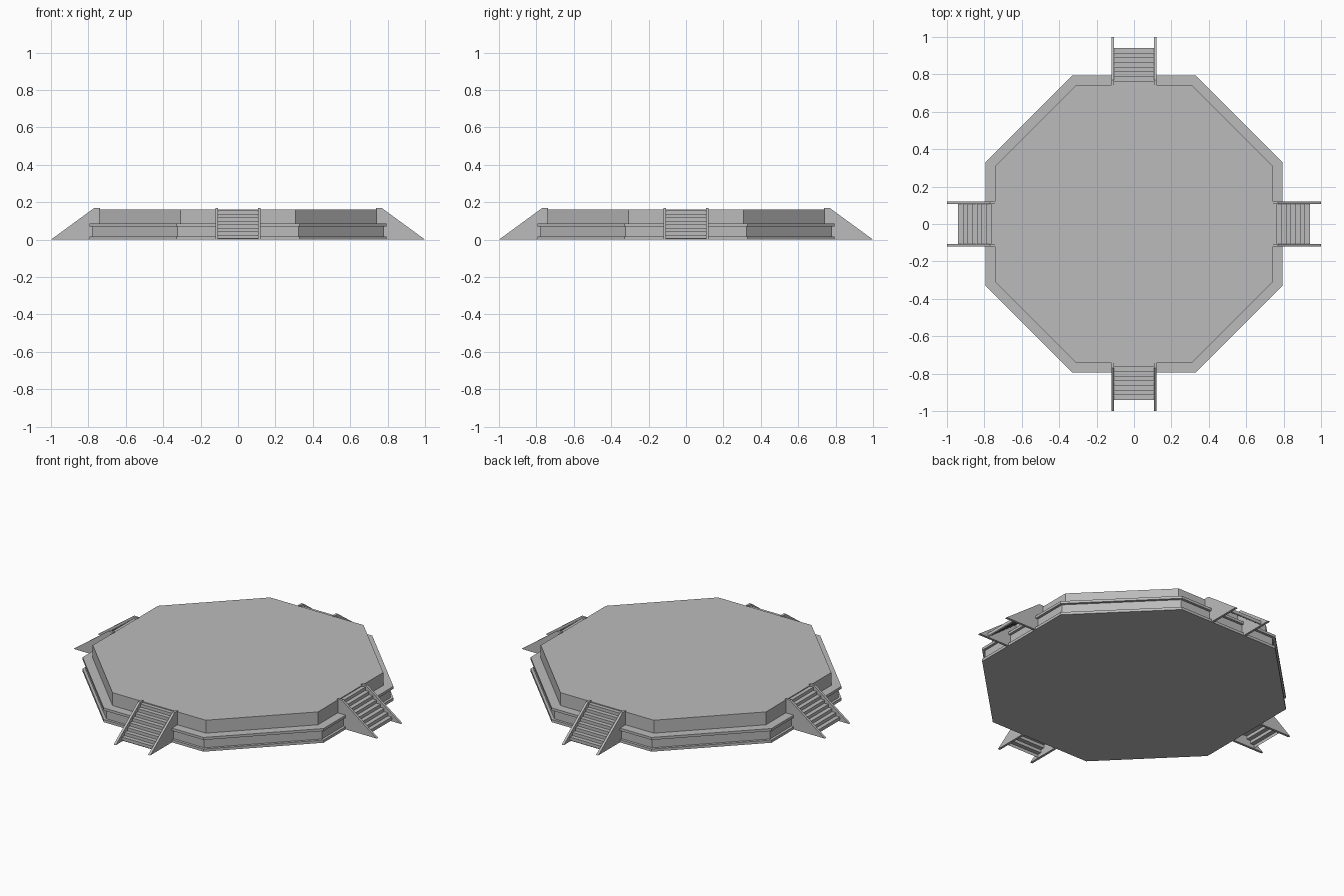
import bpy, bmesh, math
from mathutils import Matrix, Vector

cube = bpy.data.objects.get("Cube")
if cube:
    bpy.data.objects.remove(cube, do_unlink=True)

grey = bpy.data.materials.new("stone_grey")
grey.use_nodes = True
grey.diffuse_color = (0.5, 0.5, 0.5, 1)
grey.node_tree.nodes["Principled BSDF"].inputs["Base Color"].default_value = (0.5, 0.5, 0.5, 1)


def finish(name, bm):
    bmesh.ops.recalc_face_normals(bm, faces=bm.faces)
    mesh = bpy.data.meshes.new(name)
    bm.to_mesh(mesh)
    bm.free()
    mesh.materials.append(grey)
    obj = bpy.data.objects.new(name, mesh)
    bpy.context.collection.objects.link(obj)
    return obj


def extrude_profile(name, outline, x0, x1, turn):
    """Extrude a (distance, height) outline sideways, facing the front, then turn it."""
    bm = bmesh.new()
    face = bm.faces.new([bm.verts.new((x0, -d, z)) for d, z in outline])
    grown = bmesh.ops.extrude_face_region(bm, geom=[face])
    moved = [v for v in grown["geom"] if isinstance(v, bmesh.types.BMVert)]
    bmesh.ops.translate(bm, verts=moved, vec=Vector((x1 - x0, 0, 0)))
    bmesh.ops.rotate(bm, verts=bm.verts, cent=(0, 0, 0), matrix=Matrix.Rotation(turn, 3, "Z"))
    return finish(name, bm)


# Octagonal platform: plinth, recessed band, ledge and upper drum
rings = [(0.795, 0), (0.795, 0.016), (0.78, 0.016), (0.78, 0.07),
         (0.795, 0.07), (0.795, 0.085), (0.743, 0.085), (0.743, 0.162)]
bm = bmesh.new()
loops = []
for apothem, z in rings:
    r = apothem / math.cos(math.pi / 8)
    angles = [math.pi / 8 + i * math.pi / 4 for i in range(8)]
    loops.append([bm.verts.new((r * math.cos(a), r * math.sin(a), z)) for a in angles])
for low, high in zip(loops, loops[1:]):
    for i in range(8):
        j = (i + 1) % 8
        bm.faces.new((low[i], low[j], high[j], high[i]))
bm.faces.new(loops[0][::-1])
bm.faces.new(loops[-1])
finish("platform", bm)

# Staircase outlines: side panel and a folded flight with an open underside
panel = [(1.0, 0), (0.77, 0.168), (0.738, 0.168), (0.738, 0)]
STEPS, RUN, RISE, THICK = 8, 0.025, 0.0187, 0.004
upper, lower = [], []
for i in range(STEPS):
    d, z = 0.94 - i * RUN, 0.007 + i * RISE
    upper += [(d, z), (d, z + RISE)]
    lower += [(d - THICK, z - THICK), (d - THICK, z + RISE - THICK)]
end = 0.94 - STEPS * RUN
flight = upper + [(end, upper[-1][1]), (end, lower[-1][1])] + lower[::-1]

# Four staircases, one on each main side
for k, side in enumerate(("front", "left", "back", "right")):
    turn = k * math.pi / 2
    extrude_profile(side + "_steps", flight, -0.108, 0.108, turn)
    extrude_profile(side + "_stair_panel_a", panel, -0.121, -0.107, turn)
    extrude_profile(side + "_stair_panel_b", panel, 0.107, 0.121, turn)
